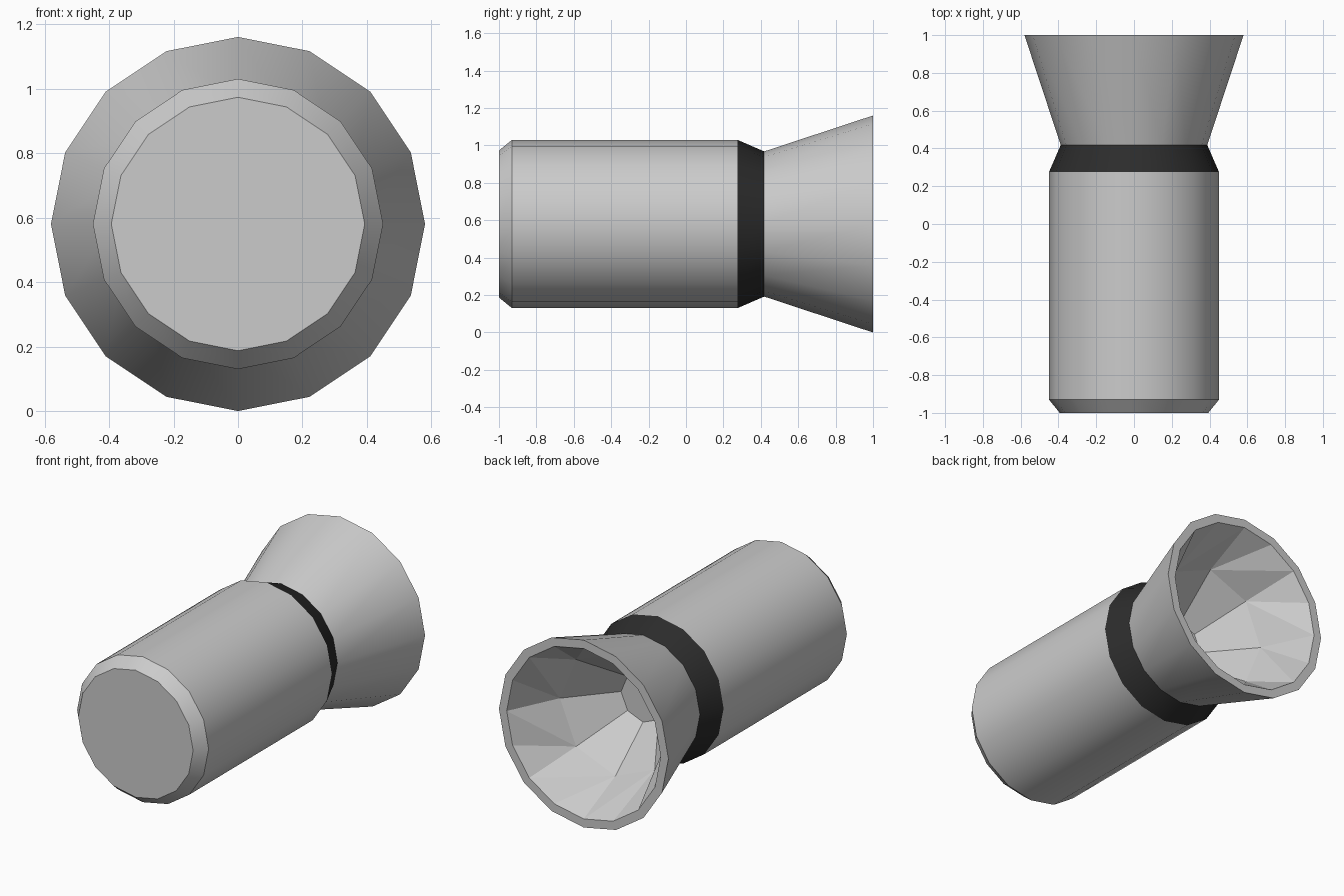
import bpy, bmesh
from math import cos, sin, pi, radians

if "Cube" in bpy.data.objects:
    bpy.data.objects.remove(bpy.data.objects["Cube"])

CZ = 0.58  # height of the long axis


def ring(bm, r, y, n):
    return [bm.verts.new((r * cos(2 * pi * i / n), y, CZ + r * sin(2 * pi * i / n)))
            for i in range(n)]


def bridge(bm, a, b):
    n = len(a)
    for i in range(n):
        j = (i + 1) % n
        bm.faces.new((a[i], b[i], b[j], a[j]))


def finish(bm, name, smooth=True, mat=None):
    me = bpy.data.meshes.new(name)
    bm.to_mesh(me)
    bm.free()
    ob = bpy.data.objects.new(name, me)
    bpy.context.collection.objects.link(ob)
    if mat:
        me.materials.append(mat)
    if smooth:
        bpy.ops.object.select_all(action='DESELECT')
        ob.select_set(True)
        bpy.context.view_layer.objects.active = ob
        bpy.ops.object.shade_smooth_by_angle(angle=radians(30))
    return ob


def lathe(name, profile, n=16, cap=False, mat=None):
    bm = bmesh.new()
    rings = [ring(bm, r, y, n) for r, y in profile]
    for a, b in zip(rings, rings[1:]):
        bridge(bm, a, b)
    if cap:
        bm.faces.new(rings[0])
    return finish(bm, name, mat=mat)


black = bpy.data.materials.new("black")
black.diffuse_color = (0.025, 0.025, 0.025, 1)
black.use_nodes = True
black.node_tree.nodes["Principled BSDF"].inputs["Base Color"].default_value = black.diffuse_color

# Cylinder body with chamfered closed end
lathe("body", [(0.393, -1), (0.45, -0.93), (0.45, 0.275)], cap=True)

# Dark tapering collar
lathe("collar", [(0.45, 0.275), (0.388, 0.418)], mat=black)

# Flared horn and its flat rim
lathe("horn", [(0.388, 0.418), (0.58, 1), (0.527, 1)])

# Faceted bowl: the 16-sided rim steps down to 8 sides inside
bm = bmesh.new()
rim = ring(bm, 0.527, 1, 16)
mid = ring(bm, 0.38, 0.69, 8)
deep = ring(bm, 0.15, 0.42, 8)
for k in range(8):
    m = (k + 1) % 8
    r0, r1, r2 = rim[2 * k], rim[2 * k + 1], rim[2 * m]
    bm.faces.new((r0, mid[k], r1))
    bm.faces.new((r1, mid[k], r2))
    bm.faces.new((r2, mid[k], mid[m]))
bridge(bm, mid, deep)
bm.faces.new(deep[::-1])
finish(bm, "bowl", smooth=False)
